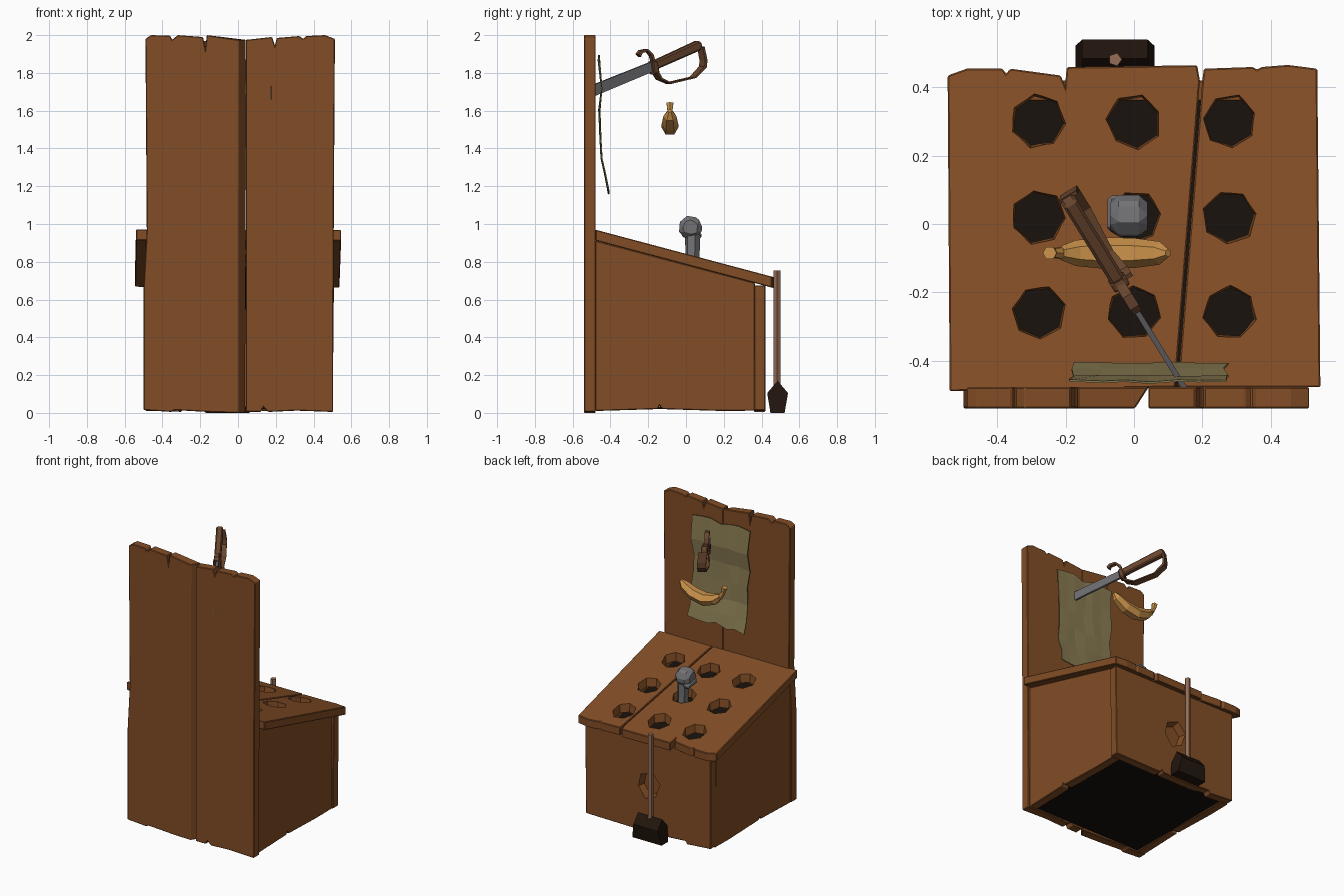
import bpy, bmesh, math, random
from mathutils import Vector

if "Cube" in bpy.data.objects:
    bpy.data.objects.remove(bpy.data.objects["Cube"])

random.seed(4)


def material(name, r, g, b):
    m = bpy.data.materials.new(name)
    m.diffuse_color = (r, g, b, 1)
    m.use_nodes = True
    m.node_tree.nodes["Principled BSDF"].inputs["Base Color"].default_value = m.diffuse_color
    return m


WOOD = material("wood", 0.225, 0.075, 0.019)
DARK = material("dark_wood", 0.016, 0.008, 0.004)
BLACK = material("shadow_black", 0.008, 0.005, 0.003)
HANDLE = material("pale_wood", 0.3, 0.15, 0.09)
GRIP = material("grip_brown", 0.14, 0.06, 0.027)
STEEL = material("steel", 0.14, 0.14, 0.15)
STONE = material("grey_fist", 0.17, 0.17, 0.18)
PAPER = material("old_paper", 0.25, 0.2, 0.085)
FRUIT = material("fruit", 0.6, 0.29, 0.07)


def finish(name, bm, mat):
    bmesh.ops.recalc_face_normals(bm, faces=bm.faces)
    me = bpy.data.meshes.new(name)
    bm.to_mesh(me)
    bm.free()
    ob = bpy.data.objects.new(name, me)
    bpy.context.collection.objects.link(ob)
    if mat:
        me.materials.append(mat)
    return ob


def prism(name, pts, place, d0, d1, mat, bevel=0.0):
    """Extrude a 2D outline; place(a, b, depth) maps it into space."""
    bm = bmesh.new()
    lo = [bm.verts.new(place(a, b, d0)) for a, b in pts]
    hi = [bm.verts.new(place(a, b, d1)) for a, b in pts]
    bm.faces.new(lo)
    bm.faces.new(hi)
    n = len(pts)
    for i in range(n):
        j = (i + 1) % n
        bm.faces.new((lo[i], lo[j], hi[j], hi[i]))
    ob = finish(name, bm, mat)
    if bevel:
        mod = ob.modifiers.new("worn_edges", 'BEVEL')
        mod.width, mod.segments, mod.limit_method = bevel, 1, 'ANGLE'
    return ob


def tube(name, path, radii, sides, mat, phase=0.0):
    """Loft a ring of few sides along a path."""
    bm = bmesh.new()
    path = [Vector(p) for p in path]
    rings = []
    for i, p in enumerate(path):
        t = (path[min(i + 1, len(path) - 1)] - path[max(i - 1, 0)]).normalized()
        u = Vector((0, 1, 0)).cross(t).normalized()
        v = t.cross(u)
        angles = [phase + 2 * math.pi * k / sides for k in range(sides)]
        rings.append([bm.verts.new(p + radii[i] * (u * math.cos(a) + v * math.sin(a)))
                      for a in angles])
    for a, b in zip(rings, rings[1:]):
        for k in range(sides):
            m = (k + 1) % sides
            bm.faces.new((a[k], a[m], b[m], b[k]))
    bm.faces.new(rings[0])
    bm.faces.new(rings[-1])
    return finish(name, bm, mat)


def cut(ob, cutter):
    mod = ob.modifiers.new("holes", 'BOOLEAN')
    mod.operation, mod.solver, mod.object = 'DIFFERENCE', 'EXACT', cutter
    cutter.hide_render = True
    cutter.hide_viewport = True


def facing_y(a, b, d):
    return (a, d, b)


def facing_x(a, b, d):
    return (d, a, b)


def slope(y):
    return 0.97 - 0.266 * (y + 0.48)


def on_slope(a, b, d):
    return (a, b, slope(b) + d)


# Tall board: two ragged planks meeting at a slanted seam
left = prism("board_left", [(-.5, .015), (-.35, .005), (-.34, .015), (-.16, .005), (0, 0),
                            (.003, 1.975), (-.165, 2), (-.173, 1.93), (-.185, 1.99),
                            (-.32, 2), (-.347, 1.975), (-.36, 1.997), (-.46, 2),
                            (-.49, 1.98), (-.483, .97), (-.5, .66)],
             facing_y, -.54, -.478, WOOD, .004)
for v in left.data.vertices:
    if v.co.x > -.01 and v.co.y > -.5:
        v.co.x += .04
prism("board_right", [(.042, .005), (.12, .005), (.135, .03), (.16, .005), (.31, .012),
                      (.503, .005), (.507, 1), (.513, 1.98), (.46, 2), (.36, 1.995),
                      (.345, 1.98), (.325, 1.995), (.205, 1.985), (.195, 1.945),
                      (.18, 1.99), (.042, 1.975)], facing_y, -.54, -.478, WOOD, .004)

# Cabinet sides and player-side panel
for side, sx in (("left", -1), ("right", 1)):
    prism("cabinet_side_" + side, [(-.48, .01), (-.15, .02), (-.14, .04), (-.125, .02),
                                   (.2, .01), (.37, .012), (.365, slope(.37) - .055),
                                   (-.48, .912)], facing_x, sx * .43, sx * .49, WOOD, .004)
panel = prism("cabinet_panel", [(-.49, .02), (-.3, .005), (-.29, .025), (-.1, .012), (.1, .015),
                                (.11, .035), (.125, .01), (.5, .015), (.508, .675),
                                (-.49, .675)], facing_y, .36, .42, WOOD, .004)
pit = prism("panel_hole_cutter", [(-.1, .38), (-.06, .27), (.03, .23), (.095, .32),
                                  (.075, .42), (-.03, .46)], facing_y, .37, .47, WOOD)
for v in pit.data.vertices:
    if v.co.y < .4:
        v.co.x *= .75
        v.co.z = .34 + (v.co.z - .34) * .75
cut(panel, pit)
prism("cabinet_floor", [(-.44, -.48), (.44, -.48), (.44, .37), (-.44, .37)],
      lambda a, b, d: (a, b, d), .02, .035, BLACK)
prism("hole_backing", [(-.44, -.48), (.44, -.48), (.44, .37), (-.44, .37)],
      on_slope, -.2, -.19, BLACK)

# Sloping lid: two planks with nine rough holes
lid_left = prism("lid_left", [(-.54, -.49), (-.546, .435), (-.49, .455), (-.385, .455),
                              (-.375, .44), (-.362, .455), (-.215, .435), (-.202, .405),
                              (-.197, .46), (.185, .465), (.193, .42), (.121, -.478)],
                 on_slope, -.058, 0, WOOD, .004)
lid_right = prism("lid_right", [(.128, -.478), (.2, .42), (.205, .455), (.35, .46),
                                (.36, .452), (.375, .46), (.45, .466), (.537, .455),
                                (.546, -.478)], on_slope, -.058, 0, WOOD, .004)
bm = bmesh.new()
for x in (-.28, 0, .28):
    for y in (-.26, .02, .3):
        made = bmesh.ops.create_cone(bm, cap_ends=True, segments=7,
                                     radius1=.07, radius2=.088, depth=.18)["verts"]
        turn = random.uniform(0, 6)
        c, s = math.cos(turn), math.sin(turn)
        for v in made:
            k = random.uniform(.93, 1.04)
            px, py, pz = v.co
            v.co = (x + k * (c * px - s * py), y + k * (s * px + c * py),
                    slope(y + s * px + c * py) - .02 + pz)
bmesh.ops.triangulate(bm, faces=bm.faces)
holes = finish("lid_hole_cutter", bm, None)
cut(lid_left, holes)
cut(lid_right, holes)

# Grey fist popping out of the middle hole
tube("fist_arm", [(0, .035, .66), (0, .035, .84), (-.005, .035, .94)],
     [.04, .038, .042], 6, STONE, .3)
prism("fist_hand", [(-.043, .985), (-.03, .935), (.03, .92), (.08, .935), (.088, 1.01),
                    (.03, 1.05), (-.02, 1.035)], facing_x, -.07, .04, STONE, .025)
prism("fist_thumb", [(-.025, .93), (.08, .92), (.085, .955), (-.02, .975)],
      facing_x, -.078, -.03, STONE, .012)

# Mallet leaning on the player side
head = prism("mallet_head", [(.447, 0), (.522, 0), (.54, .105), (.485, .17), (.43, .105)],
             facing_x, -.172, .06, DARK)
for v in head.data.vertices:
    if v.co.z > .05:
        v.co.x += .02 if v.co.x < -.05 else -.02
tube("mallet_handle", [(-.055, .482, .14), (-.055, .482, .755)], [.02, .02], 5, HANDLE)


# Cutlass stuck in the tall board, built in its own slanted plane
def sword(a, b, d):
    return (-.15 - .62 * a + .86 * d, a + .52 * d, b)


prism("sword_blade", [(-.537, 1.66), (-.48, 1.68), (-.17, 1.81), (-.17, 1.865),
                      (-.48, 1.742), (-.537, 1.73)], sword, -.008, .008, STEEL)
prism("sword_grip", [(-.17, 1.815), (.07, 1.92), (.08, 1.95), (.06, 1.972), (-.17, 1.865)],
      sword, -.022, .022, GRIP, .008)
prism("sword_collar", [(-.18, 1.79), (-.15, 1.8), (-.165, 1.865), (-.19, 1.86)],
      sword, -.026, .026, GRIP, .005)
guard = prism("sword_knuckle_guard",
              [(-.175, 1.8), (-.155, 1.765), (-.1, 1.742), (.03, 1.773), (.088, 1.83),
               (.09, 1.87), (.075, 1.94), (.065, 1.935), (.078, 1.865), (.075, 1.835),
               (.025, 1.779), (-.1, 1.75), (-.147, 1.772), (-.165, 1.805)],
              sword, -.012, .045, GRIP)
for v in guard.data.vertices:
    if v.co.z > 1.9 or v.co.z < 1.77:
        v.co.x -= .012
prism("sword_quillon", [(-.165, 1.85), (-.18, 1.9), (-.21, 1.927), (-.245, 1.92),
                        (-.26, 1.9), (-.245, 1.885), (-.238, 1.905), (-.21, 1.915),
                        (-.19, 1.89), (-.177, 1.85)], sword, -.015, .015, GRIP)

# Floating banana
tube("banana_body", [(.1, -.085, 1.6), (.075, -.085, 1.572), (0, -.085, 1.53),
                     (-.09, -.085, 1.514), (-.17, -.085, 1.535), (-.215, -.085, 1.57)],
     [.012, .034, .044, .046, .038, .02], 6, FRUIT, math.pi / 6)
tube("banana_stem", [(-.21, -.085, 1.56), (-.237, -.085, 1.6), (-.247, -.085, 1.64)],
     [.02, .015, .021], 6, FRUIT)

# Wrinkled paper hanging on the board
profile = [(1.88, -.465), (1.72, -.452), (1.6, -.462), (1.48, -.458), (1.35, -.45),
           (1.25, -.43), (1.17, -.41)]
COLS = 7
bm = bmesh.new()
rows = []
for i, (z, y) in enumerate(profile):
    row = []
    for k in range(COLS):
        x = -.178 + .445 * k / (COLS - 1) + random.uniform(-.012, .012)
        ragged = .018 if i in (0, len(profile) - 1) else .006
        row.append(bm.verts.new((x, y + random.uniform(-.004, .004),
                                 z + random.uniform(-ragged, ragged))))
    rows.append(row)
for a, b in zip(rows, rows[1:]):
    for k in range(COLS - 1):
        bm.faces.new((a[k], a[k + 1], b[k + 1], b[k]))
sheet = finish("paper_sheet", bm, PAPER)
sheet.modifiers.new("thickness", 'SOLIDIFY').thickness = .006
